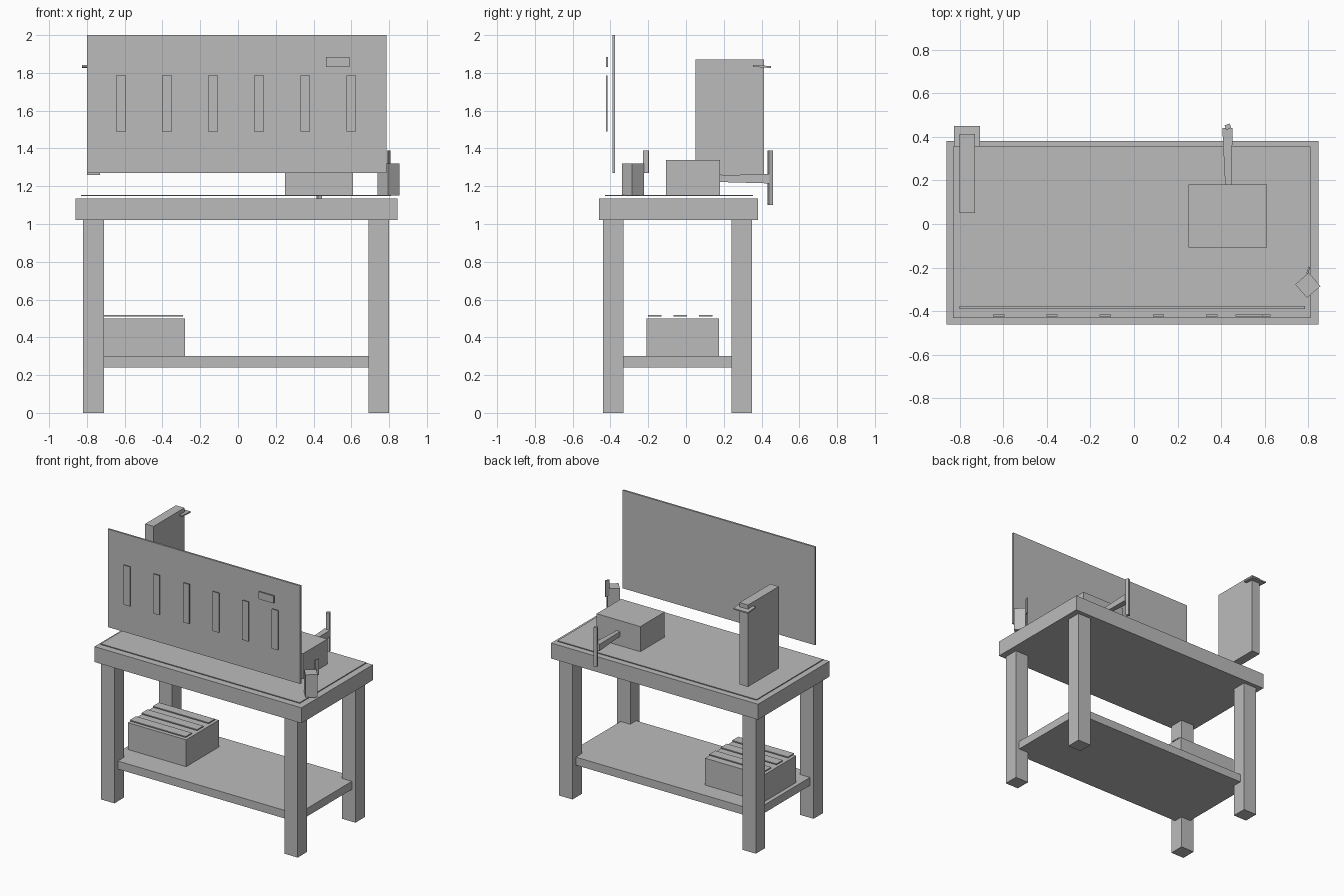
import bpy
import bmesh
from math import radians
from mathutils import Matrix, Vector

if "Cube" in bpy.data.objects:
    bpy.data.objects.remove(bpy.data.objects["Cube"], do_unlink=True)

grey = bpy.data.materials.new("plain grey")
grey.use_nodes = True
COLOUR = (0.5, 0.5, 0.5, 1)
grey.diffuse_color = COLOUR
grey.node_tree.nodes["Principled BSDF"].inputs["Base Color"].default_value = COLOUR


def box(name, x, y, z, turn=0, axis="Z", adjust=None):
    """Box from its (min, max) extents, optionally turned about its centre."""
    bm = bmesh.new()
    bmesh.ops.create_cube(bm, size=1)
    lo, hi = Vector((x[0], y[0], z[0])), Vector((x[1], y[1], z[1]))
    size = hi - lo
    for v in bm.verts:
        v.co = Vector(a * b for a, b in zip(v.co, size))
        if adjust:
            adjust(v.co)
    bm.transform(Matrix.Rotation(radians(turn), 4, axis))
    mesh = bpy.data.meshes.new(name)
    bm.to_mesh(mesh)
    bm.free()
    mesh.materials.append(grey)
    obj = bpy.data.objects.new(name, mesh)
    obj.location = (lo + hi) / 2
    bpy.context.collection.objects.link(obj)
    return obj


# Table frame
for side, x in (("right", (-0.82, -0.71)), ("left", (0.69, 0.80))):
    for end, y in (("front", (-0.44, -0.33)), ("back", (0.24, 0.35))):
        box(f"{end}_{side}_leg", x, y, (0, 1.02))
box("table_top", (-0.86, 0.845), (-0.46, 0.38), (1.02, 1.135))
box("work_mat", (-0.83, 0.81), (-0.43, 0.355), (1.147, 1.153))
box("lower_shelf", (-0.79, 0.77), (-0.40, 0.31), (0.24, 0.30))

# Crate with slats on the shelf
box("crate", (-0.76, -0.28), (-0.21, 0.175), (0.30, 0.50))
for i in range(3):
    y = -0.165 + i * 0.135
    box(f"crate_slat_{i + 1}", (-0.75, -0.29), (y - 0.036, y + 0.036), (0.511, 0.519))

# Tool panel with hanging tools and a tag
box("tool_panel", (-0.80, 0.785), (-0.39, -0.376), (1.27, 2.0))
for i in range(6):
    x = -0.62 + i * 0.244
    box(f"hanging_tool_{i + 1}", (x - 0.026, x + 0.026), (-0.423, -0.416), (1.49, 1.785))
box("panel_tag", (0.465, 0.59), (-0.424, -0.414), (1.83, 1.885))

# Upright cabinet with a small ledge
box("cabinet", (-0.80, -0.73), (0.05, 0.412), (1.26, 1.87))
box("cabinet_ledge", (-0.825, -0.705), (0.355, 0.45), (1.829, 1.839), -4, "X")


# Vise with a tapered screw arm and a crossbar
def flare(co):
    if co.y < 0:
        co.x = co.x * 0.6 + 0.004
        co.z *= 0.7


box("vise_body", (0.25, 0.61), (-0.107, 0.18), (1.15, 1.34))
box("vise_screw", (0.405, 0.452), (0.17, 0.44), (1.215, 1.265), adjust=flare)
box("vise_crossbar", (0.418, 0.443), (0.435, 0.457), (1.10, 1.39), 20)

# Pencil cup
box("pencil_cup", (0.756, 0.838), (-0.322, -0.240), (1.15, 1.32), 41)
box("pencil", (0.795, 0.803), (-0.228, -0.196), (1.27, 1.39), -20)
